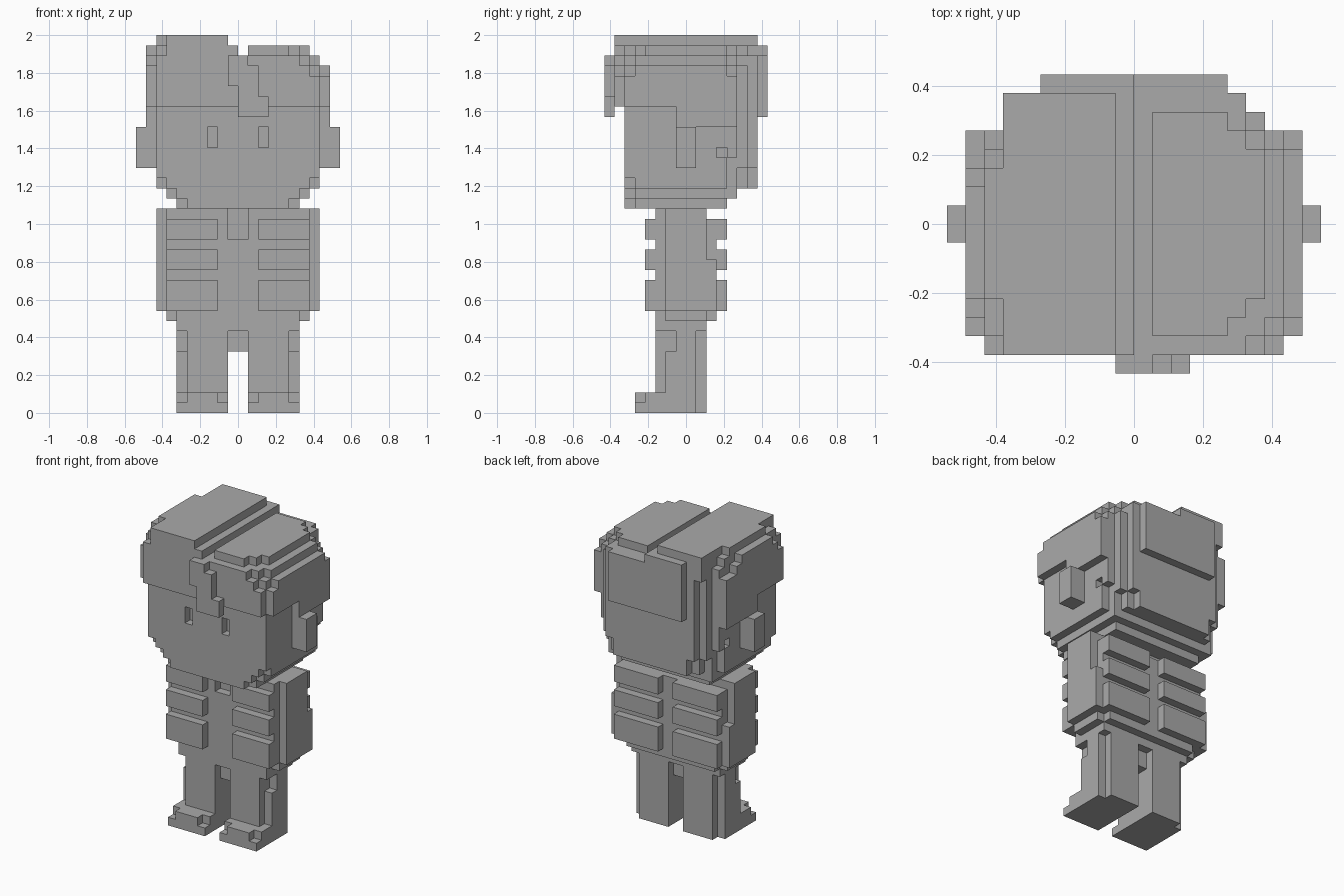
import bpy, bmesh
from math import radians
from mathutils import Vector

cube = bpy.data.objects.get("Cube")
if cube:
    bpy.data.objects.remove(cube, do_unlink=True)

U = 2 / 37  # block size

grey = bpy.data.materials.new("plain grey")
grey.use_nodes = True
grey.diffuse_color = (0.4, 0.4, 0.4, 1)
grey.node_tree.nodes["Principled BSDF"].inputs["Base Color"].default_value = grey.diffuse_color


def cells(box):
    x0, x1, y0, y1, z0, z1 = box
    return {(x, y, z) for x in range(x0, x1) for y in range(y0, y1) for z in range(z0, z1)}


def mirrored(boxes):
    return boxes + [(-b[1], -b[0], *b[2:]) for b in boxes]


def part(name, add, cut=()):
    """Merge boxes on the block grid, carve the cuts, keep only the outer skin."""
    solid = set().union(*map(cells, add))
    for box in cut:
        solid -= cells(box)
    bm = bmesh.new()
    for c in solid:
        for axis in range(3):
            for side in (0, 1):
                near = list(c)
                near[axis] += 2 * side - 1
                if tuple(near) in solid:
                    continue
                a, b = (axis + 1) % 3, (axis + 2) % 3
                ring = []
                for i, j in ((0, 0), (1, 0), (1, 1), (0, 1)):
                    p = Vector(c)
                    p[axis] += side
                    p[a] += i
                    p[b] += j
                    ring.append(bm.verts.new(p * U))
                bm.faces.new(ring if side else ring[::-1])
    bmesh.ops.remove_doubles(bm, verts=bm.verts, dist=U / 10)
    bmesh.ops.dissolve_limit(bm, angle_limit=radians(1), verts=bm.verts, edges=bm.edges)
    mesh = bpy.data.meshes.new(name)
    bm.to_mesh(mesh)
    bm.free()
    mesh.materials.append(grey)
    obj = bpy.data.objects.new(name, mesh)
    bpy.context.collection.objects.link(obj)


# Head with stepped jaw, stepped rear corners and sunken eyes
part("head",
     [(-6, 6, -6, 4, 20, 21), (-7, 7, -6, 5, 21, 22), (-8, 8, -6, 7, 22, 30)],
     mirrored([(2, 3, -6, -5, 26, 28),
               (5, 6, -6, -5, 20, 21), (6, 7, -6, -5, 21, 22), (7, 8, -6, -5, 22, 23),
               (7, 8, 5, 7, 22, 30), (6, 7, 6, 7, 22, 30),
               (7, 8, 4, 5, 22, 25), (6, 7, 5, 6, 22, 24), (5, 6, 6, 7, 22, 24),
               (7, 8, 3, 4, 25, 26)]))

# Ears
for name, x in (("left_ear", 8), ("right_ear", -10)):
    part(name, [(x, x + 2, -1, 1, 24, 28)])

# Lower hair on the left, with stepped edges
part("left_hair",
     [(0, 8, -6, 5, 30, 35), (8, 9, -6, 5, 30, 33), (8, 9, -5, 4, 33, 34), (8, 9, -1, 5, 28, 30),
      (0, 8, -7, -6, 30, 33), (0, 7, -7, -6, 33, 34), (0, 6, -7, -6, 34, 35),
      (1, 5, -6, 6, 35, 36), (5, 6, -5, 5, 35, 36), (6, 7, -4, 4, 35, 36),
      (0, 6, 5, 7, 28, 35), (6, 7, 5, 6, 28, 34), (0, 5, 7, 8, 29, 35)],
     [(7, 8, -6, -5, 34, 35), (7, 8, 4, 5, 34, 35)])

# Taller hair on the right of the parting
part("right_hair",
     [(-8, 0, -7, 5, 30, 36), (-7, -1, -7, 7, 36, 37), (-8, -7, -4, 3, 36, 37),
      (-9, -8, -6, 5, 30, 34), (-9, -8, -5, 3, 34, 35), (-9, -8, -4, 2, 35, 36),
      (-9, -8, -1, 5, 28, 30), (-6, 0, 5, 7, 28, 36), (-7, -6, 5, 6, 28, 36),
      (-7, -6, 6, 7, 34, 36), (-5, 0, 7, 8, 29, 36)],
     [(-8, -7, -7, -6, 35, 36), (-8, -7, 4, 5, 35, 36)])

# Stepped lock hanging over the forehead
part("forelock",
     [(-1, 1, -8, -7, 32, 35), (0, 2, -8, -7, 29, 34), (2, 3, -8, -7, 29, 31)])

# Torso with a collar notch, and slab arms
part("torso", [(-7, 7, -3, 3, 9, 20)],
     [(-1, 1, -3, -2, 17, 20), (-7, 7, 2, 3, 19, 20)]
     + mirrored([(6, 7, -3, -2, 9, 10), (6, 7, 2, 3, 9, 10)]))
for name, x in (("left_arm", 7), ("right_arm", -8)):
    part(name, [(x, x + 1, -2, 2, 10, 20), (x, x + 1, 2, 3, 10, 15)])

# Raised bars on chest and back
for label, z0, z1 in (("low", 10, 13), ("middle", 14, 16), ("high", 17, 19)):
    part(label + "_chest_bars", mirrored([(2, 7, -4, -3, z0, z1)]))
    part(label + "_back_bars", mirrored([(1, 7, 3, 4, z0, z1)]))

# Hips, legs and feet
part("hips", [(-6, 6, -3, 2, 8, 9), (-1, 1, -2, 1, 6, 8)])
for name, s in (("left", 1), ("right", -1)):
    def sided(boxes):
        return boxes if s > 0 else mirrored(boxes)[len(boxes):]
    part(name + "_leg",
         sided([(1, 5, -3, 2, 2, 8), (5, 6, -2, 1, 2, 6), (5, 6, -1, 1, 6, 8)]))
    part(name + "_foot",
         sided([(1, 6, -5, 1, 0, 2), (1, 5, 1, 2, 0, 2)]),
         sided([(1, 2, -5, -4, 1, 2), (5, 6, -5, -4, 1, 2)]))
